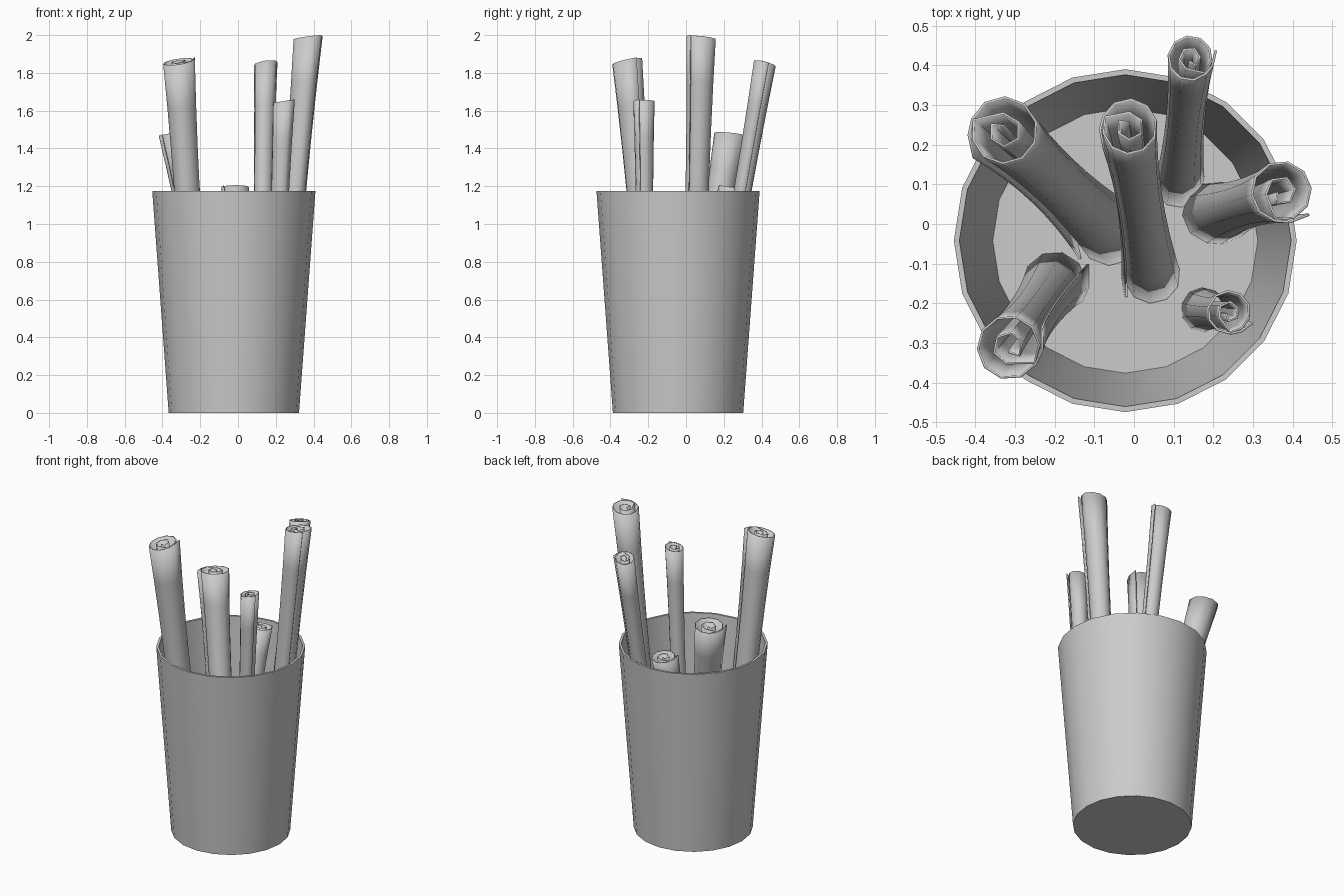
import bpy, bmesh
from math import radians, sin, cos
from mathutils import Vector

if "Cube" in bpy.data.objects:
    bpy.data.objects.remove(bpy.data.objects["Cube"], do_unlink=True)


def finish(name, bm, angle):
    """Turn a bmesh into a named object with smooth, angle-limited shading."""
    mesh = bpy.data.meshes.new(name)
    bm.to_mesh(mesh)
    bm.free()
    obj = bpy.data.objects.new(name, mesh)
    bpy.context.collection.objects.link(obj)
    bpy.ops.object.select_all(action='DESELECT')
    obj.select_set(True)
    bpy.context.view_layer.objects.active = obj
    bpy.ops.object.shade_smooth_by_angle(angle=radians(angle))
    return obj


def loft(bm, rows, closed):
    """Bridge successive rows of points with quads."""
    rows = [[bm.verts.new(p) for p in row] for row in rows]
    count = len(rows[0])
    for low, high in zip(rows, rows[1:]):
        for i in range(count if closed else count - 1):
            j = (i + 1) % count
            bm.faces.new((low[i], low[j], high[j], high[i]))
    return rows


# Tapered bin: outer wall, rim, inner wall and floor
SIDES = 20
BIN_X, BIN_Y = -0.022, -0.042
FLOOR = 0.02
profile = [(0.345, 0), (0.432, 1.175), (0.418, 1.175), (0.334, FLOOR)]
bm = bmesh.new()
rings = loft(bm, [[(BIN_X + r * cos(radians(360 * i / SIDES)),
                    BIN_Y + r * sin(radians(360 * i / SIDES)), z)
                   for i in range(SIDES)] for r, z in profile], True)
bm.faces.new(reversed(rings[0]))
bm.faces.new(rings[-1])
finish("bin", bm, 35)

# Rolled sheet cross-section as (angle, radius): loose flap, outer turn, inner curl
SPIRAL = [(0, 1.2), (-35, 1.05)]
SPIRAL += [(-62 - 36 * i, 1 - 0.005 * i) for i in range(11)]
SPIRAL += [(-490 - 60 * i, 0.52 - 0.02 * i) for i in range(6)]
SPIRAL += [(-850, 0.15)]


def rolled_sheet(name, foot, head, radius, flap, slope):
    """Loft the spiral from foot to head, pinched mid-length, with a sloped top."""
    foot, head = Vector(foot), Vector(head)
    rows = []
    steps = 8
    for k in range(steps + 1):
        t = k / steps
        size = radius * (1 - 0.22 * (1 - (2 * t - 1) ** 2))
        centre = foot.lerp(head, t)
        row = []
        for angle, r in SPIRAL:
            a = radians(flap + angle)
            dx, dy = size * r * cos(a), size * r * sin(a)
            row.append(centre + Vector((dx, dy, t * (slope[0] * dx + slope[1] * dy))))
        rows.append(row)
    bm = bmesh.new()
    loft(bm, rows, False)
    obj = finish(name, bm, 45)
    paper = obj.modifiers.new("paper_thickness", 'SOLIDIFY')
    paper.thickness = 0.006
    paper.offset = 0


# Six rolls leaning against the rim
Z = FLOOR + 0.005
rolled_sheet("back_right_roll", (-0.06, -0.02, Z), (-0.328, 0.235, 1.475), 0.085, 222, (0.1, -0.1))
rolled_sheet("front_right_roll", (-0.2, -0.15, Z), (-0.315, -0.31, 1.86), 0.08, 30, (0.15, 0.2))
rolled_sheet("short_roll", (0.045, -0.13, Z), (-0.012, 0.245, 1.195), 0.07, 220, (0, -0.15))
rolled_sheet("back_left_roll", (0.11, 0.1, Z), (0.142, 0.418, 1.85), 0.056, 17, (0.17, -0.25))
rolled_sheet("tall_roll", (0.2, 0.03, Z), (0.372, 0.082, 1.986), 0.076, -40, (0.12, -0.1))
rolled_sheet("front_left_roll", (0.175, -0.215, Z), (0.24, -0.222, 1.65), 0.054, -25, (0.15, 0))
